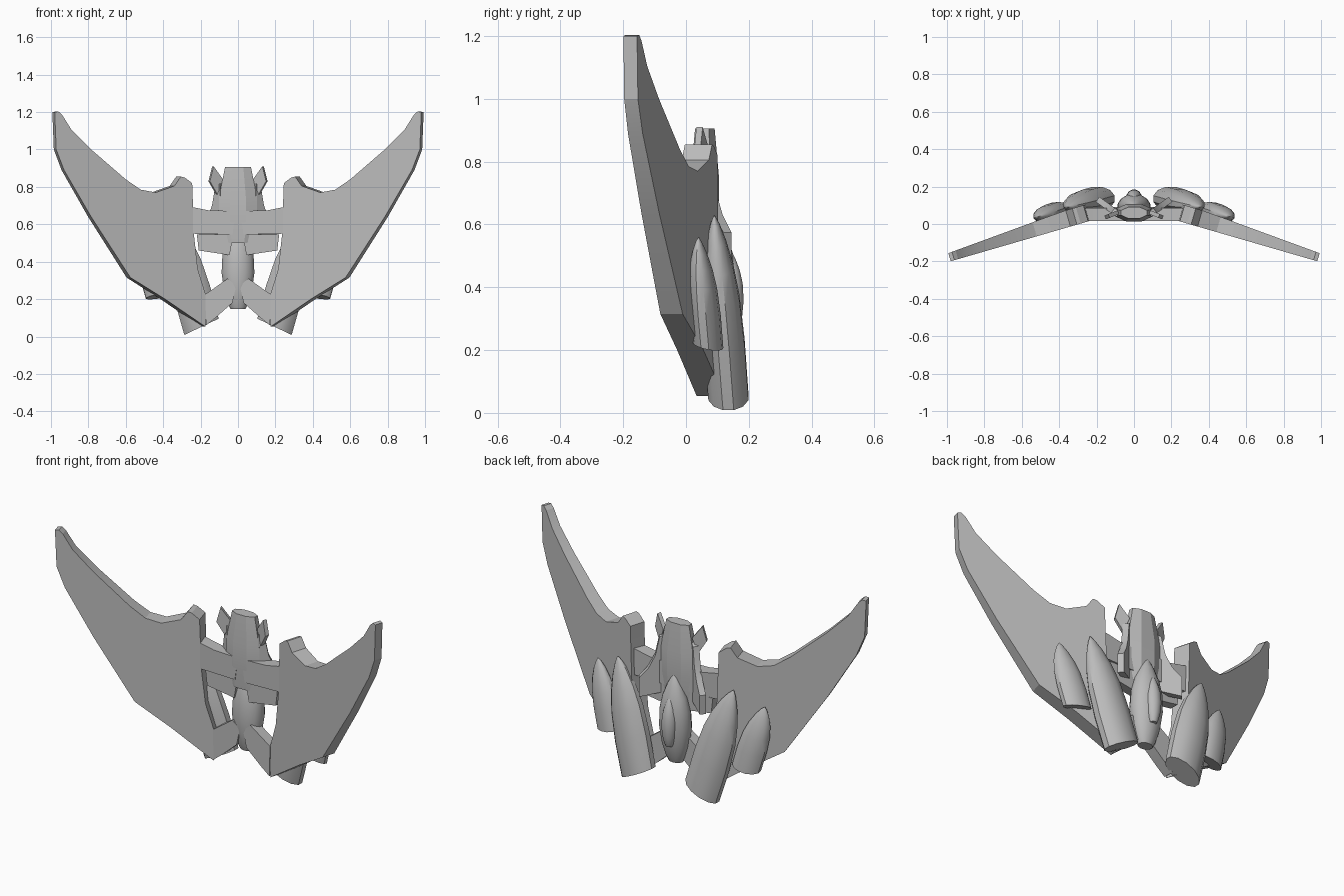
import bpy, bmesh, math
from mathutils import Vector

cube = bpy.data.objects.get("Cube")
if cube:
    bpy.data.objects.remove(cube, do_unlink=True)

grey = bpy.data.materials.new("plain grey")
grey.use_nodes = True
GREY = (0.5, 0.5, 0.5, 1)
grey.diffuse_color = GREY
grey.node_tree.nodes["Principled BSDF"].inputs["Base Color"].default_value = GREY


def finish(name, bm, side=1, angle=30):
    """Mirror to the wanted side, fix normals and link as an object."""
    for v in bm.verts:
        v.co.x *= side
    bmesh.ops.recalc_face_normals(bm, faces=bm.faces)
    mesh = bpy.data.meshes.new(name)
    bm.to_mesh(mesh)
    bm.free()
    mesh.materials.append(grey)
    obj = bpy.data.objects.new(name, mesh)
    bpy.context.collection.objects.link(obj)
    bpy.ops.object.select_all(action='DESELECT')
    obj.select_set(True)
    bpy.context.view_layer.objects.active = obj
    bpy.ops.object.shade_smooth_by_angle(angle=math.radians(angle))
    return obj


def skin(bm, rings):
    """Join closed loops of points and cap both ends."""
    loops = [[bm.verts.new(p) for p in ring] for ring in rings]
    n = len(loops[0])
    for a, b in zip(loops, loops[1:]):
        for i in range(n):
            j = (i + 1) % n
            bm.faces.new((a[i], a[j], b[j], b[i]))
    bm.faces.new(loops[0])
    bm.faces.new(loops[-1][::-1])


def plate(name, outline, place, thick, side=1):
    """Outline placed in space by a function, then thickened."""
    bm = bmesh.new()
    front = [place(*p) for p in outline]
    back = [f + thick(*p) for f, p in zip(front, outline)]
    skin(bm, [front, back])
    finish(name, bm, side, 15)


def pod(name, base, tip, u, v, profile, sides=12, side=1, angle=40):
    """Oval sections (u, v half axes) scaled along a line by the profile."""
    bm = bmesh.new()
    base, tip, u, v = map(Vector, (base, tip, u, v))
    rings = []
    for t, r in profile:
        c = base.lerp(tip, t)
        rings.append([c + r * (u * math.cos(a) + v * math.sin(a))
                      for a in (math.tau * (i + 0.5) / sides for i in range(sides))])
    skin(bm, rings)
    finish(name, bm, side, angle)


WING = [(.98, 1.2), (.972, 1.0), (.93, .89), (.785, .64), (.575, .315), (.39, .2),
        (.175, .053), (.165, .2), (.215, .36), (.235, .54), (.245, .82), (.285, .85),
        (.305, .855), (.34, .805), (.44, .77), (.52, .785), (.6, .84), (.785, 1.0),
        (.89, 1.105), (.94, 1.185), (.96, 1.203)]
BULLET = [(0, 1), (.3, 1.02), (.55, .93), (.72, .74), (.86, .47), (.95, .22), (1, .02)]
NORMAL = Vector((.28, .96, 0))


def flat(y):
    return lambda x, z: Vector((x, y, z))


def depth(d):
    return lambda x, z: Vector((0, d, 0))


for side, label in ((1, "left"), (-1, "right")):
    # Swept wing, thinner toward the tip
    plate(label + "_wing", WING, lambda x, z: Vector((x, .085 - .29 * x, z)),
          lambda x, z: NORMAL * (.09 - .045 * max(0, x - .35) / .63), side)

    # Engine pods on the back of the wing
    pod(label + "_inner_engine", (.195, .135, .052), (.355, .09, .63),
        (.095, 0, -.045), (0, .066, 0), BULLET, 12, side)
    pod(label + "_outer_engine", (.42, .07, .215), (.51, .04, .56),
        (.075, -.01, -.012), (0, .048, -.012), BULLET, 12, side)

    # Arms joining the body to the wing
    plate(label + "_upper_arm", [(.01, .67), (.16, .675), (.26, .695), (.26, .55), (.03, .545)],
          flat(.015), depth(.07), side)
    plate(label + "_middle_arm", [(.025, .545), (.22, .545), (.21, .46), (.045, .435)],
          flat(.03), depth(.05), side)
    plate(label + "_lower_arm", [(.055, .31), (.175, .225), (.17, .06), (.12, .1), (.03, .18), (.01, .27)],
          flat(.03), depth(.06), side)

    # Curved blade running back from the neck
    plate(label + "_back_blade",
          [(0, .5), (0, .82), (.25, .8), (.4, .7), (.65, .63), (1, .575), (1, .47)],
          lambda d, z: Vector((.075 + .11 * d, .065 + .08 * d, z)),
          lambda d, z: Vector((.02, -.026, 0)), side)

    # Small neck fin
    plate(label + "_neck_fin", [(.08, .84), (.13, .91), (.15, .83), (.11, .76)],
          lambda x, z: Vector((x, .085 - .4 * x, z)),
          lambda x, z: Vector((.008, .02, 0)), side)

# Faceted neck
pod("neck", (0, .06, .5), (0, .06, .905), (.1, 0, 0), (0, .045, 0),
    [(0, .9), (.3, 1.1), (.6, 1.1), (1, .75)], 8, angle=20)

# Central pod and the raised drop on its back
DROP = [(0, .45), (.06, .62), (.2, .85), (.4, 1), (.6, .95), (.75, .75), (.88, .45), (.96, .2), (1, .03)]
pod("central_pod", (0, .085, .147), (0, .1, .63), (.09, 0, 0), (0, .07, 0), DROP, 14)
pod("pod_ridge", (0, .145, .25), (0, .14, .52), (.042, 0, 0), (0, .042, 0), DROP, 12)
